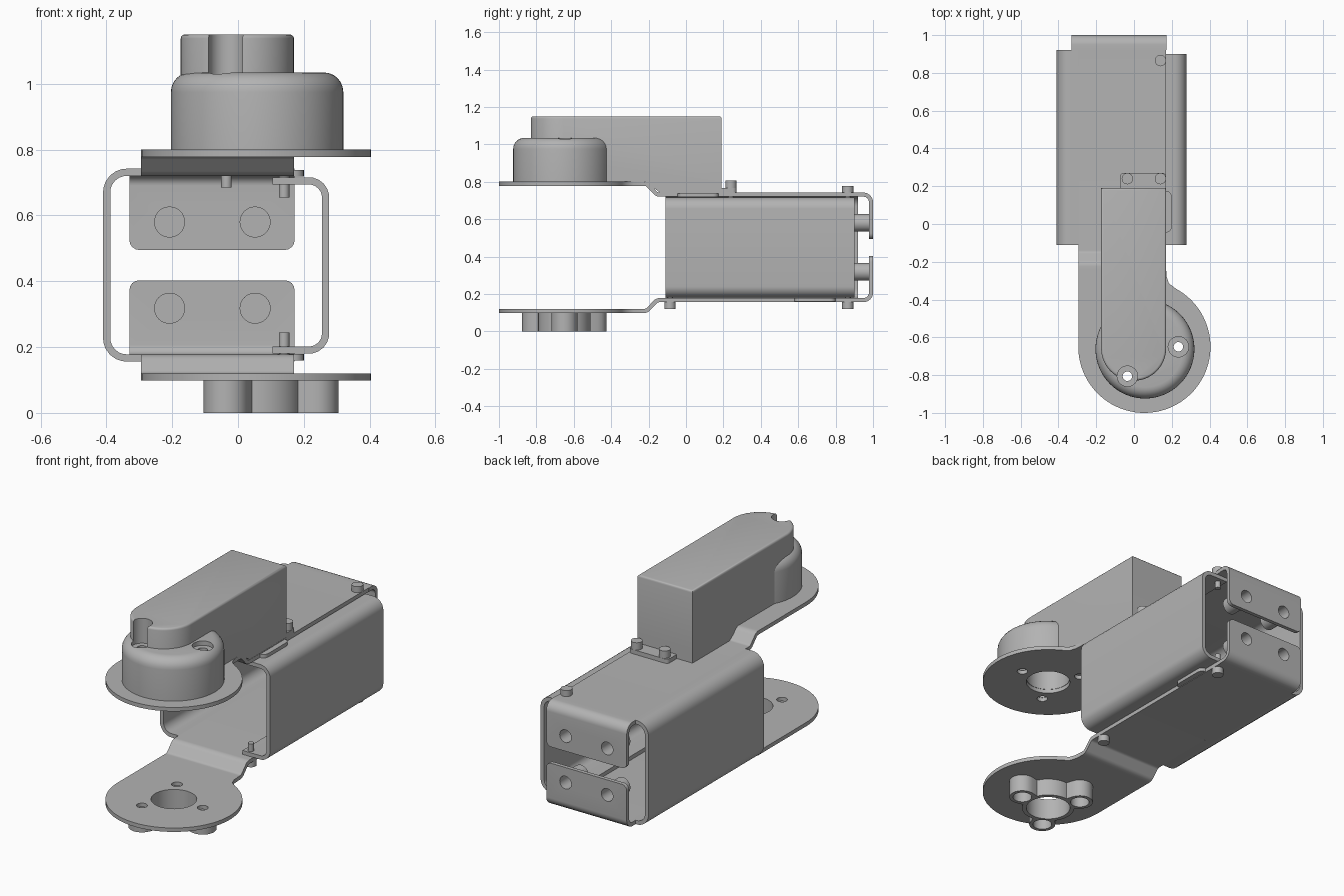
import bpy, bmesh
from math import pi, cos, sin, sqrt, tan
from mathutils import Vector

if "Cube" in bpy.data.objects:
    bpy.data.objects.remove(bpy.data.objects["Cube"])

grey = bpy.data.materials.new("metal grey")
grey.use_nodes = True
grey.diffuse_color = (0.45, 0.45, 0.45, 1)
grey.node_tree.nodes["Principled BSDF"].inputs["Base Color"].default_value = (0.45, 0.45, 0.45, 1)

T = 0.022            # sheet thickness
MID = 0.449          # height the bracket is mirrored about
CX, CY = 0.055, -0.65  # joint axis
parts = []


def prism(name, pts, axis, lo, hi):
    """Extrude a 2D outline along an axis."""
    place = {"x": lambda a, b, h: (h, a, b),
             "y": lambda a, b, h: (a, h, b),
             "z": lambda a, b, h: (a, b, h)}[axis]
    bm = bmesh.new()
    ends = [[bm.verts.new(place(a, b, h)) for a, b in pts] for h in (lo, hi)]
    for ring in ends:
        bm.faces.new(ring)
    n = len(pts)
    for i in range(n):
        j = (i + 1) % n
        bm.faces.new((ends[0][i], ends[0][j], ends[1][j], ends[1][i]))
    bmesh.ops.recalc_face_normals(bm, faces=bm.faces)
    mesh = bpy.data.meshes.new(name)
    bm.to_mesh(mesh)
    bm.free()
    mesh.materials.append(grey)
    obj = bpy.data.objects.new(name, mesh)
    bpy.context.collection.objects.link(obj)
    parts.append(obj)
    return obj


def arc(cx, cy, r, start, end, n):
    return [(cx + r * cos(start + (end - start) * i / n),
             cy + r * sin(start + (end - start) * i / n)) for i in range(n + 1)]


def cylinder(name, a, b, r, axis, lo, hi, n=32):
    return prism(name, arc(a, b, r, 0, 2 * pi, n)[:-1], axis, lo, hi)


def block(name, x0, x1, y0, y1, z0, z1):
    return prism(name, [(x0, y0), (x1, y0), (x1, y1), (x0, y1)], "z", z0, z1)


def fillet(pts, r, n=6):
    """Round the inner corners of an open path."""
    pts = [Vector(p) for p in pts]
    out = [pts[0]]
    for p, c, q in zip(pts, pts[1:], pts[2:]):
        u, v = (p - c).normalized(), (q - c).normalized()
        half = u.angle(v) / 2
        centre = c + (u + v).normalized() * r / sin(half)
        a, b = c + u * r / tan(half) - centre, c + v * r / tan(half) - centre
        out += [centre + a.lerp(b, i / n).normalized() * r for i in range(n + 1)]
    return out + [pts[-1]]


def ribbon(name, path, axis, lo, hi):
    """Bent sheet following a path."""
    left, right = [], []
    for i, p in enumerate(path):
        d0 = (p - path[max(i - 1, 0)]).normalized()
        d1 = (path[min(i + 1, len(path) - 1)] - p).normalized()
        d = (d0 + d1).normalized()
        side = Vector((-d.y, d.x)) * T / 2
        left.append(p + side)
        right.append(p - side)
    return prism(name, left + right[::-1], axis, lo, hi)


def bevel(obj, test, width, segments):
    """Round the edges whose two ends satisfy a rule."""
    bm = bmesh.new()
    bm.from_mesh(obj.data)
    edges = [e for e in bm.edges if test(e.verts[0].co, e.verts[1].co)]
    bmesh.ops.bevel(bm, geom=edges, offset=width, segments=segments, profile=0.5, affect="EDGES")
    bm.to_mesh(obj.data)
    bm.free()


def cut(obj, *cylinder_args):
    tool = cylinder("cutter", *cylinder_args)
    tool.hide_render = True
    mod = obj.modifiers.new("cut", "BOOLEAN")
    mod.operation, mod.solver, mod.object = "DIFFERENCE", "EXACT", tool
    bpy.context.view_layer.objects.active = obj
    bpy.ops.object.modifier_apply(modifier=mod.name)
    parts.remove(tool)
    bpy.data.objects.remove(tool)


screw_holes = [(CX + 0.18 * cos(a), CY + 0.18 * sin(a)) for a in (0, 2 * pi / 3, 4 * pi / 3)]

# Bracket: joint discs, stepped arms and rear tabs, mirrored top and bottom
disc_outline = ([(-0.295, -0.24)] + arc(CX, CY, 0.35, pi, 2 * pi + 1.08, 56)
                + [(0.185, -0.315), (0.173, -0.28), (0.17, -0.24)])
for side, flip in (("upper", False), ("lower", True)):
    def up(z):
        return 2 * MID - z if flip else z

    disc = prism(side + "_joint_disc", disc_outline, "z", up(0.789) - T / 2, up(0.789) + T / 2)
    cut(disc, CX, CY, 0.117, "z", up(0.789) - 0.1, up(0.789) + 0.1, 48)
    for x, y in screw_holes:
        cut(disc, x, y, 0.028, "z", up(0.789) - 0.1, up(0.789) + 0.1)

    step = fillet([(-0.24, up(0.789)), (-0.21, up(0.789)), (-0.155, up(0.731)), (0.92, up(0.731))], 0.035)
    ribbon(side + "_arm", step, "x", -0.295, 0.17)

    bend = fillet([(0.92, up(0.731)), (0.989, up(0.731)), (0.989, up(0.495))], 0.04)
    tab = ribbon(side + "_rear_tab", bend, "x", -0.33, 0.172)
    end = up(0.495)
    bevel(tab, lambda a, b: abs(a.z - end) < 0.001 and abs(b.z - end) < 0.001
          and abs(a.x - b.x) < 0.001, 0.03, 4)

    # Blind standoffs behind the rear tab
    for x in (-0.208, 0.052):
        cut(tab, x, up(0.58), 0.036, "y", 0.9, 1.1)
        post = cylinder(side + "_standoff", x, up(0.58), 0.047, "y", 0.86, 0.979)
        cut(post, x, up(0.58), 0.036, "y", 0.89, 1.1)

# Bracket side wall and nested cover channel
wall = fillet([(-0.295, 0.731), (-0.399, 0.731), (-0.399, 0.167), (-0.295, 0.167)], 0.06)
ribbon("bracket_side_wall", wall, "y", -0.11, 0.92)
cover = fillet([(0.105, 0.705), (0.266, 0.705), (0.266, 0.191), (0.105, 0.191)], 0.05)
ribbon("cover_channel", cover, "y", -0.11, 0.90)

# Rounded edge lugs
for name, y, z in (("upper_lug", 0.065, 0.718), ("lower_lug", 0.69, 0.159)):
    lug = block(name, 0.12, 0.20, y - 0.11, y + 0.11, z, z + 0.02)
    bevel(lug, lambda a, b: a.x > 0.19 and b.x > 0.19 and abs(a.y - b.y) < 0.001, 0.03, 5)

# Screws
for x, y, base, top in ((0.14, 0.865, 0.742, 0.776), (-0.035, 0.24, 0.76, 0.807),
                        (0.14, 0.24, 0.76, 0.807)):
    cylinder("upper_screw_head", x, y, 0.03, "z", base, top, 24)
    cylinder("upper_screw_shank", x, y, 0.016, "z", 0.685 if x < 0 else 0.655, base, 24)
for y in (-0.085, 0.865):
    cylinder("lower_screw_head", 0.14, y, 0.03, "z", 0.12, 0.156, 24)
    cylinder("lower_screw_shank", 0.14, y, 0.016, "z", 0.156, 0.245, 24)

# Motor: round base, gearbox housing and mounting foot
base = cylinder("motor_base", CX + 0.003, CY - 0.012, 0.262, "z", 0.80, 1.035, 64)
bevel(base, lambda a, b: a.z > 1.03 and b.z > 1.03, 0.06, 6)
gearbox = prism("gearbox_housing", arc(-0.002, -0.658, 0.172, pi, 2 * pi, 28)
                + [(0.17, 0.19), (-0.174, 0.19)], "z", 0.80, 1.15)
bevel(gearbox, lambda a, b: a.z > 1.14 and b.z > 1.14, 0.012, 3)
for body in (base, gearbox):
    cut(body, CX, CY, 0.115, "z", 0.7, 0.92, 48)
    for x, y in (screw_holes[0], screw_holes[2]):
        cut(body, x, y, 0.054, "z", 1.01, 1.3)
        cut(body, x, y, 0.025, "z", 0.7, 1.3)
prism("gearbox_underside", [(-0.22, 0.80), (-0.14, 0.743), (0.19, 0.743), (0.19, 0.80)],
      "x", -0.174, 0.17)
foot = block("motor_foot", -0.075, 0.17, 0.19, 0.27, 0.742, 0.766)
bevel(foot, lambda a, b: a.y > 0.26 and b.y > 0.26 and abs(a.x - b.x) < 0.001, 0.02, 4)


# Three-lobed hub under the lower disc
def hub_radius(angle):
    phi = (angle + pi / 3) % (2 * pi / 3) - pi / 3
    inside = 0.07 ** 2 - (0.18 * sin(phi)) ** 2
    return max(0.14, 0.18 * cos(phi) + sqrt(inside)) if inside > 0 else 0.14


hub_angles = [2 * pi * i / 144 for i in range(144)]
hub = prism("joint_hub", [(CX + hub_radius(a) * cos(a), CY + hub_radius(a) * sin(a))
                          for a in hub_angles], "z", 0, 0.099)
cut(hub, CX, CY, 0.117, "z", -0.1, 0.2, 48)
for x, y in screw_holes:
    cut(hub, x, y, 0.05, "z", -0.1, 0.2)

# Smooth the curved surfaces, keep folds sharp
bpy.ops.object.select_all(action="DESELECT")
for obj in parts:
    obj.select_set(True)
bpy.context.view_layer.objects.active = parts[0]
bpy.ops.object.shade_smooth_by_angle(angle=0.6)
